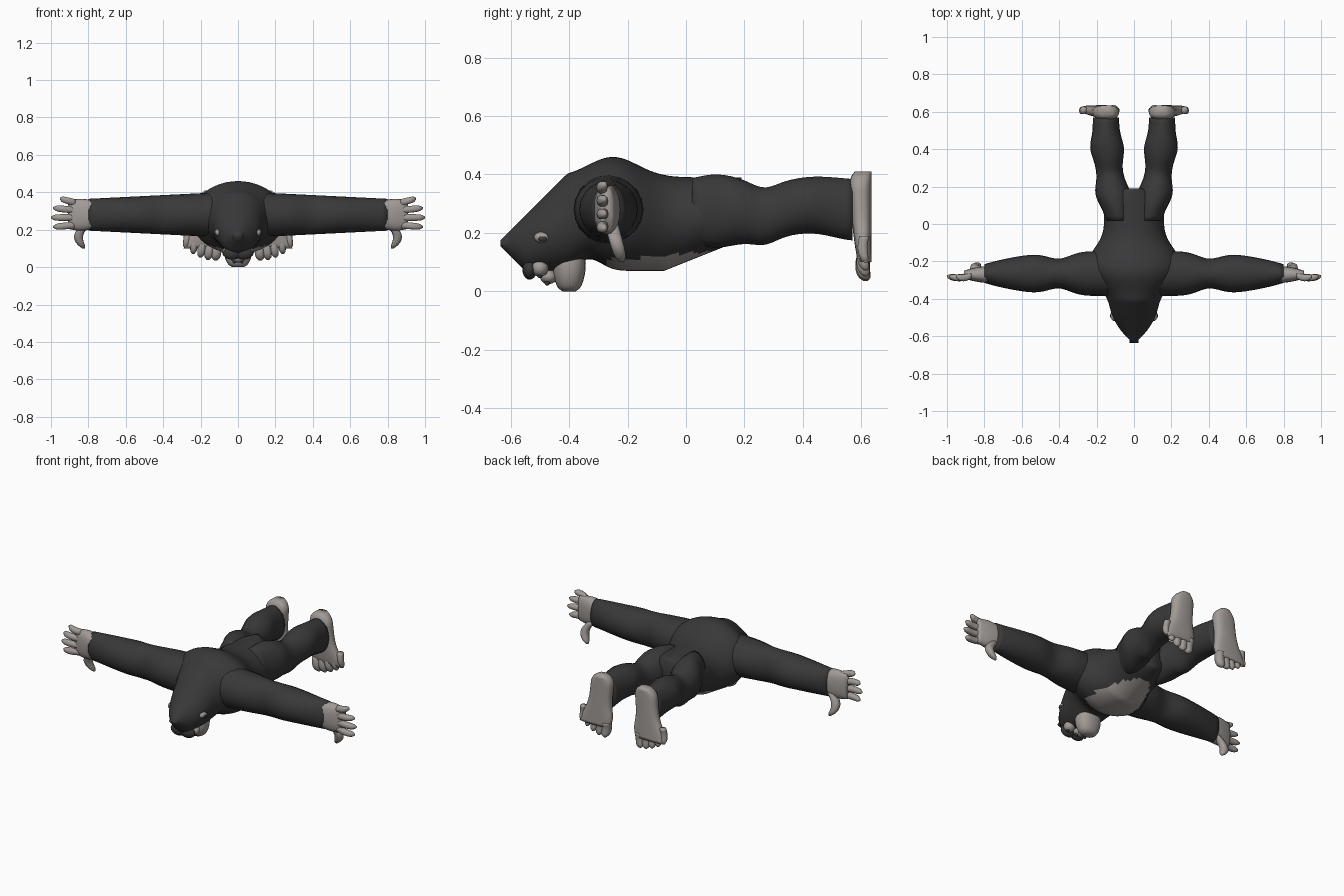
import bpy
import bmesh
from math import pi, sin, cos, sqrt, exp, copysign
from mathutils import Vector

cube = bpy.data.objects.get("Cube")
if cube:
    bpy.data.objects.remove(cube)


def material(name, colour):
    mat = bpy.data.materials.new(name)
    mat.use_nodes = True
    mat.diffuse_color = (*colour, 1)
    bsdf = next(n for n in mat.node_tree.nodes if n.type == "BSDF_PRINCIPLED")
    bsdf.inputs["Base Color"].default_value = (*colour, 1)
    bsdf.inputs["Roughness"].default_value = 0.8
    return mat


FUR = material("dark fur", (0.04, 0.04, 0.04))
SKIN = material("grey skin", (0.36, 0.33, 0.31))


def bump(value, centre, width):
    """Soft bulge that is one at the centre and fades to zero."""
    return exp(-((value - centre) / width) ** 2)


def finish(name, bm, materials, mirror, rule=None):
    bmesh.ops.recalc_face_normals(bm, faces=bm.faces)
    for face in bm.faces:
        face.smooth = True
        if rule and rule(face.calc_center_median()):
            face.material_index = 1
    mesh = bpy.data.meshes.new(name)
    bm.to_mesh(mesh)
    bm.free()
    for mat in materials:
        mesh.materials.append(mat)
    obj = bpy.data.objects.new(name, mesh)
    bpy.context.collection.objects.link(obj)
    if mirror:
        obj.modifiers.new("Mirror", "MIRROR")


def loft(name, axis, start, end, shape, materials, mirror=True,
         sides=20, rings=14, square=1.0, rule=None):
    """Skin rings along an axis; shape gives the centre and radii across it."""
    along = "xyz".index(axis)
    across = [i for i in range(3) if i != along]
    bm = bmesh.new()
    previous = None
    for step in range(rings + 1):
        place = start + (end - start) * step / rings
        centre, radii = shape(place)
        ring = []
        for k in range(sides):
            angle = 2 * pi * k / sides
            point = Vector()
            point[along] = place
            for i, mid, radius, wave in zip(across, centre, radii, (cos(angle), sin(angle))):
                point[i] = mid + radius * copysign(abs(wave) ** square, wave)
            ring.append(bm.verts.new(point))
        if previous:
            for k in range(sides):
                n = (k + 1) % sides
                bm.faces.new((previous[k], previous[n], ring[n], ring[k]))
        else:
            bm.faces.new(ring)
        previous = ring
    bm.faces.new(previous)
    finish(name, bm, materials, mirror, rule)


def digit(name, axis, root, tip, bend, radius):
    """Bent finger or toe with a rounded tip."""
    root, tip, bend = Vector(root), Vector(tip), Vector(bend)
    along = "xyz".index(axis)

    def shape(place):
        t = (place - root[along]) / (tip[along] - root[along])
        point = root.lerp(tip, t) + bend * sin(pi * t)
        r = radius * sqrt(max(0, 1.1 - t ** 6))
        return [c for i, c in enumerate(point) if i != along], (r, r)

    loft(name, axis, root[along], tip[along], shape, [SKIN], sides=10, rings=8, square=0.8)


def ball(name, centre, radii, mat, mirror=True):
    bm = bmesh.new()
    bmesh.ops.create_uvsphere(bm, u_segments=16, v_segments=10, radius=1)
    for vert in bm.verts:
        vert.co = Vector(c + r * w for c, r, w in zip(centre, radii, vert.co))
    finish(name, bm, [mat], mirror)


# Body: crown of the head, shoulder hump and rump in one skin, with a bare belly
def body_shape(y):
    top = min(0.39 + 0.07 * bump(y, -0.25, 0.12), y + 0.81)
    bottom = max(0.07, -y - 0.48, 0.4 * y + 0.1) + 0.04 * bump(y, -0.33, 0.06)
    width = 0.12 + 0.13 * bump(y, -0.22, 0.14) + 0.04 * bump(y, 0.08, 0.15)
    crown = max(0, (-0.44 - y) / 0.2)
    rump = max(0, (y - 0.08) / 0.12)
    width *= max(0.2, 1 - crown ** 2) * sqrt(1 - rump ** 2)
    return (0, (top + bottom) / 2), (width, (top - bottom) / 2)


def is_belly(c):
    return -0.28 < c.y < 0.13 and c.z < 0.13 + 0.08 * c.y and abs(c.x) < 0.15


loft("body", "y", -0.635, 0.19, body_shape, [FUR, SKIN], mirror=False,
     sides=48, rings=50, rule=is_belly)


# Face
def muzzle_shape(z):
    r = 0.03 + 0.046 * sqrt(sin(0.8 * pi * z / 0.15))
    return (0, -0.4), (r, 0.75 * r)


loft("muzzle", "z", 0, 0.15, muzzle_shape, [SKIN], mirror=False, square=0.85)
ball("nose", (0, -0.47, 0.05), (0.04, 0.03, 0.025), SKIN, mirror=False)
ball("nostril", (0.02, -0.475, 0.03), (0.01, 0.01, 0.01), FUR)
ball("brow", (0.03, -0.535, 0.075), (0.05, 0.025, 0.035), FUR)
ball("eye_socket", (0.05, -0.5, 0.08), (0.035, 0.03, 0.03), SKIN)
ball("pupil", (0.06, -0.5, 0.055), (0.01, 0.01, 0.01), FUR)
ball("ear", (0.105, -0.49, 0.185), (0.02, 0.03, 0.02), SKIN)
ball("ear_hollow", (0.12, -0.49, 0.18), (0.008, 0.015, 0.01), FUR)


# Arms narrow at the elbow and wrist
def arm_shape(x):
    t = (x - 0.1) / 0.7
    depth = 0.12 - 0.07 * t ** 3 - 0.035 * bump(t, 0.43, 0.12)
    return (-0.265, 0.28), (depth, 0.12 - 0.035 * t)


loft("arm", "x", 0.1, 0.8, arm_shape, [FUR], rings=24)


# Hands
def palm_shape(x):
    t = (x - 0.77) / 0.14
    return (-0.27, 0.28), (0.045 - 0.025 * t * t, 0.075 + 0.01 * sin(pi * t))


loft("palm", "x", 0.77, 0.91, palm_shape, [SKIN], square=0.8)
for i in range(4):
    root = (0.87, -0.275, 0.345 - 0.04 * i)
    tip = (1 - 0.012 * (i - 2) ** 2, -0.28, 0.365 - 0.05 * i)
    digit(f"finger_{i + 1}", "x", root, tip, (0, -0.01, 0), 0.018)
digit("thumb", "z", (0.81, -0.255, 0.23), (0.825, -0.22, 0.1), (0.035, 0, 0), 0.023)


# Legs swell at the thigh and calf
def leg_shape(y):
    t = (y - 0.02) / 0.55
    width = 0.07 + 0.025 * bump(t, 0.25, 0.13) + 0.02 * bump(t, 0.7, 0.13)
    height = 0.095 + 0.03 * bump(t, 0.15, 0.2) + 0.01 * bump(t, 1, 0.2)
    z = 0.275 - 0.02 * bump(t, 0.45, 0.1) + 0.02 * bump(t, 0.75, 0.2)
    return (0.15 - 0.07 * (1 - t) ** 2, z), (width, height)


loft("leg", "y", 0.02, 0.57, leg_shape, [FUR], rings=24)


# Feet stand upright with flat soles facing back
def foot_shape(z):
    t = (z - 0.1) / 0.31
    heel = sqrt(1 - 0.8 * max(0, (t - 0.8) / 0.2) ** 2)
    width = heel * (0.07 + 0.03 * bump(t, 0.1, 0.25))
    depth = 0.02 + 0.02 * sqrt(max(0, t)) * heel
    return (0.195 - 0.05 * sqrt(max(0, t)), 0.635 - depth), (width, depth)


loft("foot", "z", 0.1, 0.41, foot_shape, [SKIN], square=0.75, rings=20)
for i in range(5):
    x = 0.12 + 0.04 * i
    tip = 0.035 + 0.004 * i * i
    digit(f"toe_{i + 1}", "z", (x - 0.01, 0.61, tip + 0.09), (x, 0.615, tip),
          (0, -0.008, 0), 0.025 - 0.002 * i)
